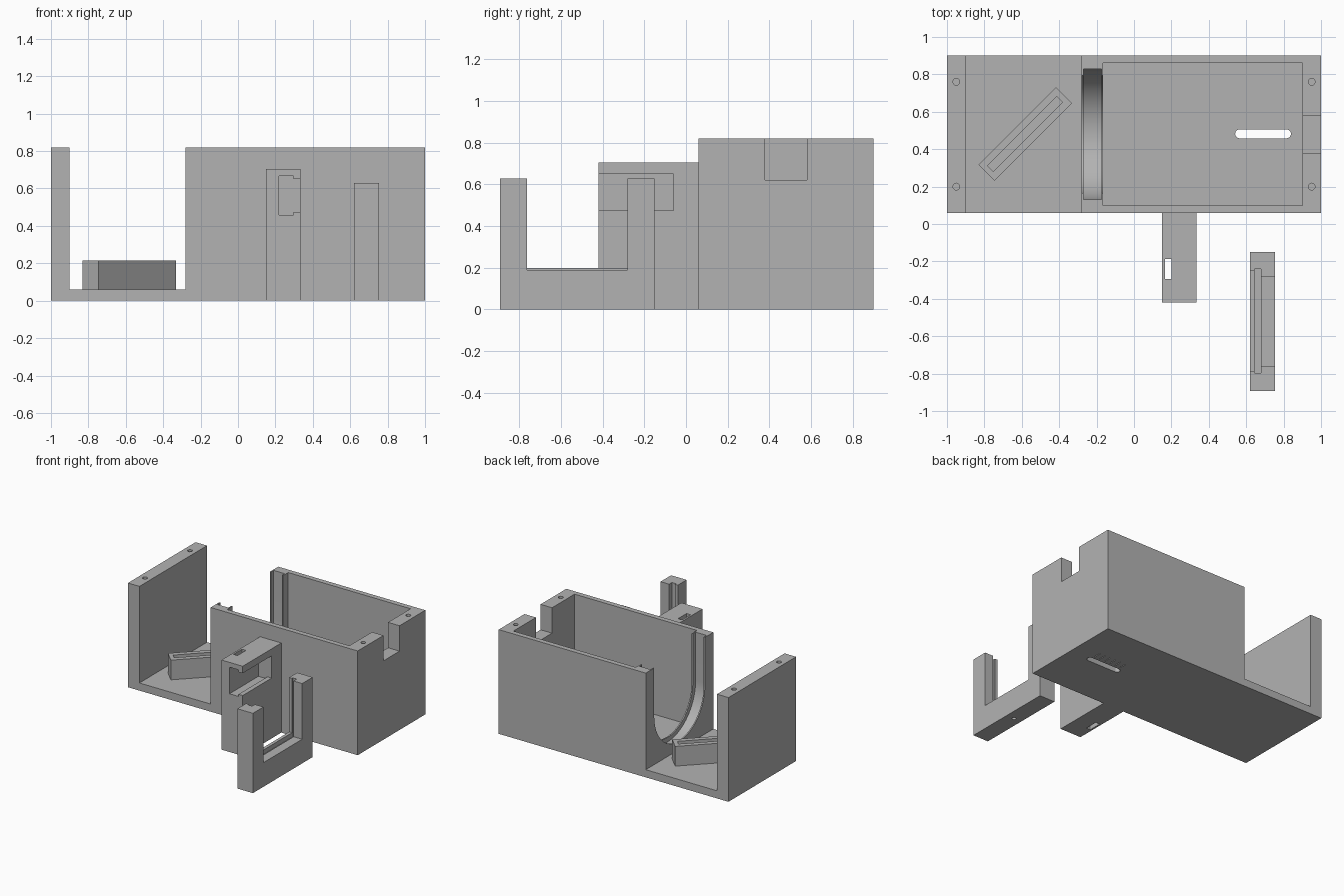
import bpy, bmesh, math
from mathutils import Matrix, Vector

old = bpy.data.objects.get("Cube")
if old:
    bpy.data.objects.remove(old, do_unlink=True)

grey = bpy.data.materials.new("plain grey")
grey.use_nodes = True
COLOUR = (0.45, 0.45, 0.45, 1)
grey.diffuse_color = COLOUR
grey.node_tree.nodes["Principled BSDF"].inputs["Base Color"].default_value = COLOUR


def prism(name, points, direction):
    """Extrude a closed outline of 3D points along a direction."""
    bm = bmesh.new()
    face = bm.faces.new([bm.verts.new(p) for p in points])
    moved = bmesh.ops.extrude_face_region(bm, geom=[face])["geom"]
    verts = [g for g in moved if isinstance(g, bmesh.types.BMVert)]
    bmesh.ops.translate(bm, verts=verts, vec=direction)
    bmesh.ops.recalc_face_normals(bm, faces=bm.faces)
    mesh = bpy.data.meshes.new(name)
    bm.to_mesh(mesh)
    bm.free()
    mesh.materials.append(grey)
    obj = bpy.data.objects.new(name, mesh)
    bpy.context.collection.objects.link(obj)
    return obj


def box(name, x, y, z):
    outline = [(x[0], y[0], z[0]), (x[1], y[0], z[0]), (x[1], y[1], z[0]), (x[0], y[1], z[0])]
    return prism(name, outline, (0, 0, z[1] - z[0]))


def arc(radius, start, end, steps):
    return [(radius * math.cos(start + (end - start) * i / steps),
             radius * math.sin(start + (end - start) * i / steps)) for i in range(steps + 1)]


def u_shape(x, radius):
    """Round-bottomed channel, open upwards, running along x."""
    yc, zc = 0.48, 0.44
    pts = [(x[0], yc + a, zc + b) for a, b in arc(radius, math.pi, 2 * math.pi, 48)]
    pts += [(x[0], yc + radius, 1), (x[0], yc - radius, 1)]
    return prism("cutter", pts, (x[1] - x[0], 0, 0))


def hole(x, y, z, radius):
    pts = [(x + a, y + b, z[0]) for a, b in arc(radius, 0, 2 * math.pi, 24)[:-1]]
    return prism("cutter", pts, (0, 0, z[1] - z[0]))


def cut(target, *cutters):
    for cutter in cutters:
        cutter.hide_render = True
        mod = target.modifiers.new("cut", "BOOLEAN")
        mod.operation = "DIFFERENCE"
        mod.solver = "EXACT"
        mod.object = cutter
        bpy.context.view_layer.objects.active = target
        bpy.ops.object.modifier_apply(modifier=mod.name)
        bpy.data.objects.remove(cutter, do_unlink=True)


TOP = 0.82

# Housing: end plate, open bay and deep box
housing = box("housing", (-1, 1), (0.06, 0.9), (0, TOP))
cut(housing,
    box("cutter", (-0.9, -0.28), (0, 1), (0.06, 1)),
    box("cutter", (-0.165, 0.9), (0.1, 0.86), (0.06, 1)),
    u_shape((-0.4, -0.1), 0.315),
    u_shape((-0.27, -0.175), 0.35),
    box("cutter", (0.8, 1.1), (0.38, 0.58), (0.62, 1)))

# Screw holes in the rims
for x in (-0.95, 0.95):
    for y in (0.2, 0.76):
        cut(housing, hole(x, y, (0.6, 1), 0.018))

# Rounded slot through the floor, with a shallow scale beneath
r = 0.024
ends = [(0.815 + a, 0.482 + b) for a, b in arc(r, -math.pi / 2, math.pi / 2, 12)]
ends += [(0.565 + a, 0.482 + b) for a, b in arc(r, math.pi / 2, 1.5 * math.pi, 12)]
cut(housing, prism("cutter", [(a, b, -0.1) for a, b in ends], (0, 0, 0.3)))
for i in range(6):
    x = 0.57 + 0.048 * i
    cut(housing, box("cutter", (x, x + 0.006), (0.53, 0.59), (-0.1, 0.008)))

# Diagonal slotted block standing in the open bay
block = box("diagonal_block", (-0.293, 0.293), (-0.06, 0.06), (0.06, 0.215))
cut(block, box("cutter", (-0.262, 0.262), (-0.022, 0.022), (0.1, 0.3)))
block.data.transform(Matrix.Translation(Vector((-0.582, 0.481, 0))) @ Matrix.Rotation(math.pi / 4, 4, "Z"))

# Side bracket with a lipped pocket open to the front and side
bracket = box("side_bracket", (0.15, 0.335), (-0.42, 0.06), (0, 0.705))
cut(bracket,
    box("cutter", (0.22, 0.298), (-0.5, -0.06), (0.458, 0.667)),
    box("cutter", (0.28, 0.4), (-0.5, -0.06), (0.475, 0.65)),
    box("cutter", (0.165, 0.2), (-0.293, -0.187), (-0.1, 1)))

# Loose U-shaped holder with an inner groove
holder = box("slide_holder", (0.62, 0.755), (-0.893, -0.15), (0, 0.628))
cut(holder,
    box("cutter", (0.66, 0.8), (-0.762, -0.28), (0.19, 1)),
    box("cutter", (0.645, 0.68), (-0.797, -0.24), (0.165, 1)),
    box("cutter", (0.6, 0.65), (-0.785, -0.25), (0.2, 1)),
    hole(0.688, -0.521, (-0.1, 0.12), 0.015))

# Smooth the round walls while keeping hard edges
bpy.ops.object.select_all(action="DESELECT")
for obj in (housing, block, bracket, holder):
    obj.select_set(True)
bpy.context.view_layer.objects.active = housing
bpy.ops.object.shade_smooth_by_angle(angle=math.radians(30))
